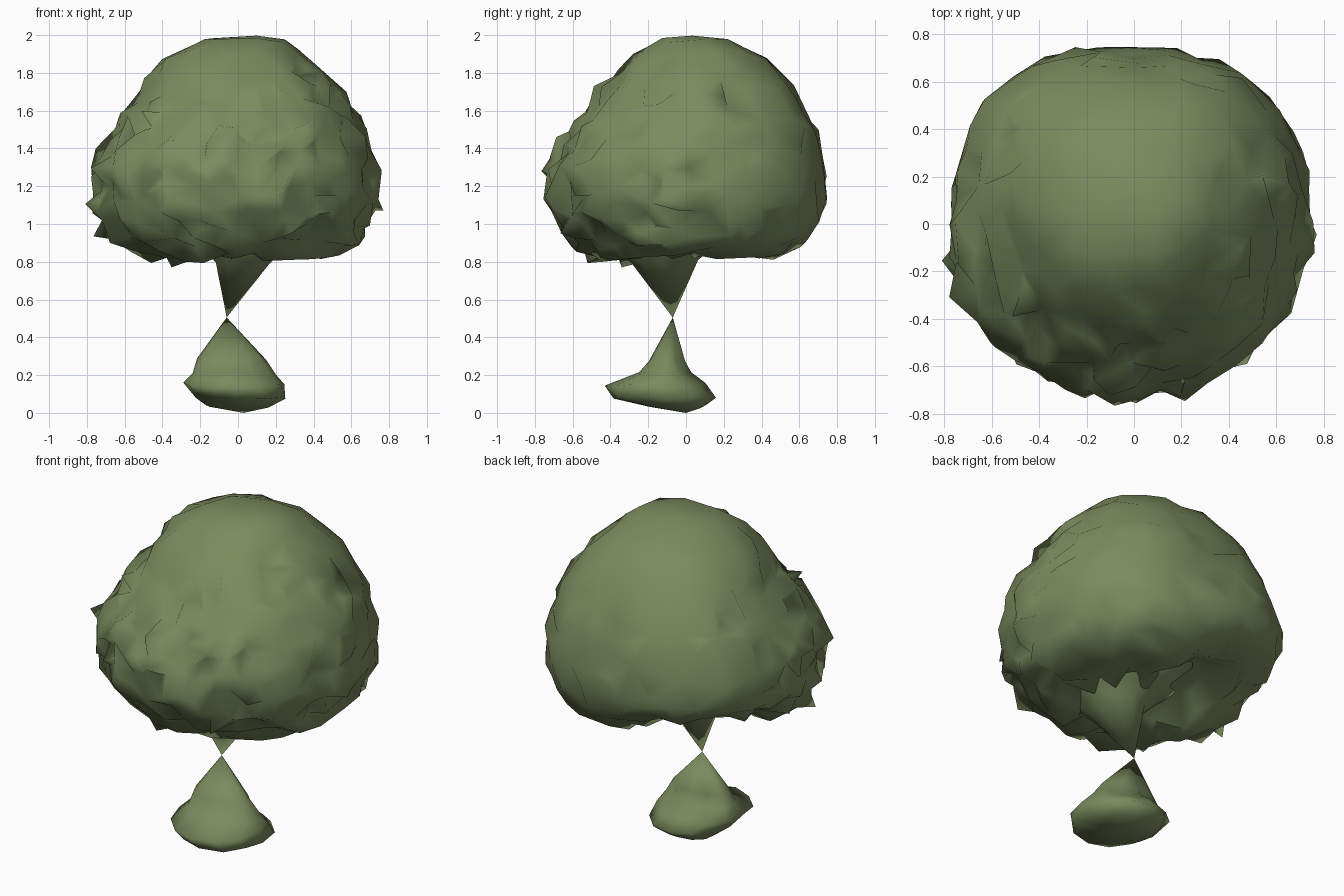
import bpy, bmesh, math, random
from mathutils import Vector, noise

random.seed(4)
if "Cube" in bpy.data.objects:
    bpy.data.objects.remove(bpy.data.objects["Cube"], do_unlink=True)

# One flat leaf colour
COLOUR = (0.195, 0.258, 0.112, 1)
leaf = bpy.data.materials.new("leaf green")
leaf.use_nodes = True
leaf.diffuse_color = COLOUR
shader = next(n for n in leaf.node_tree.nodes if n.type == 'BSDF_PRINCIPLED')
shader.inputs["Base Color"].default_value = COLOUR
shader.inputs["Roughness"].default_value = 0.9


def scatter(amount):
    return Vector([random.uniform(-amount, amount) for _ in range(3)])


def finish(name, bm):
    bmesh.ops.recalc_face_normals(bm, faces=bm.faces)
    for f in bm.faces:
        f.smooth = True
    mesh = bpy.data.meshes.new(name)
    bm.to_mesh(mesh)
    bm.free()
    mesh.materials.append(leaf)
    obj = bpy.data.objects.new(name, mesh)
    bpy.context.collection.objects.link(obj)
    return obj


def section(profile, t):
    """Interpolated row (z, x min, x max, y min, y max) at position t."""
    for a, b in zip(profile, profile[1:]):
        if t <= b[0]:
            k = (t - a[0]) / (b[0] - a[0])
            return [p + (q - p) * k for p, q in zip(a[1:], b[1:])]
    return profile[-1][1:]


def place(row, ux, uy):
    z, x0, x1, y0, y1 = row
    return Vector(((x0 + x1 + (x1 - x0) * ux) / 2, (y0 + y1 + (y1 - y0) * uy) / 2, z))


def loft(name, rows, sides, jitter):
    """Skin of elliptical rings; first and last rows are single points."""
    bm = bmesh.new()
    rings = []
    for row in rows:
        if row[1] == row[2]:
            rings.append([bm.verts.new(place(row, 0, 0))] * sides)
            continue
        ring = []
        for i in range(sides):
            a = math.tau * i / sides
            ring.append(bm.verts.new(place(row, math.cos(a), math.sin(a)) + scatter(jitter)))
        rings.append(ring)
    for low, high in zip(rings, rings[1:]):
        for i in range(sides):
            j = (i + 1) % sides
            corners = list(dict.fromkeys((low[i], low[j], high[j], high[i])))
            if len(corners) > 2:
                bm.faces.new(corners)
    bmesh.ops.triangulate(bm, faces=bm.faces)
    return finish(name, bm)


# Crown: sphere reshaped to a lopsided dome with a shallow underside
dome = [
    (0.00, 2.00, 0.05, 0.05, 0.03, 0.03),
    (0.10, 1.98, -0.17, 0.24, -0.15, 0.20),
    (0.20, 1.88, -0.39, 0.36, -0.30, 0.41),
    (0.30, 1.72, -0.51, 0.53, -0.44, 0.56),
    (0.42, 1.50, -0.66, 0.67, -0.61, 0.67),
    (0.52, 1.30, -0.76, 0.74, -0.73, 0.71),
    (0.62, 1.10, -0.77, 0.74, -0.73, 0.73),
    (0.71, 0.93, -0.69, 0.65, -0.62, 0.66),
    (0.79, 0.82, -0.50, 0.48, -0.50, 0.50),
    (0.88, 0.86, -0.26, 0.26, -0.28, 0.24),
    (1.00, 0.87, -0.02, -0.02, -0.08, -0.08),
]
bm = bmesh.new()
bmesh.ops.create_icosphere(bm, subdivisions=5, radius=1)
for v in bm.verts:
    n = v.co.normalized()
    flat = max(math.hypot(n.x, n.y), 1e-6)
    ux, uy = n.x / flat, n.y / flat
    t = math.acos(max(-1, min(1, n.z))) / math.pi
    p = place(section(dome, t), ux, uy)
    # Fuller corners towards the back, most on the right
    swell = 1 + (0.12 if ux < 0 else 0.09) * max(0, uy) * abs(2 * ux * uy)
    p.x *= swell
    p.y *= swell
    # Rim lifted on the back right, sloping down to the stem
    rim = max(0, min(1, (t - 0.58) * 5, (1 - t) * 6))
    p.z += 0.45 * max(0, (uy - ux) / 1.41 - 0.6) * rim
    # Soft lumps everywhere, ragged leaves on the front, sides and rim
    side = min(1, t * 2.2)
    ragged = side * max(0.25, min(1, 0.75 - 0.65 * uy * flat + max(0, t - 0.55)))
    lump = 0.02 * side * noise.noise(n * 4)
    rough = ragged * (0.055 * noise.noise(n * 11) + 0.07 * noise.noise(n * 23))
    p += n * (lump + rough) + scatter(0.022 * ragged)
    p.z = min(p.z, 2)
    v.co = p
crown = finish("crown", bm)
thin = crown.modifiers.new("uneven facets", 'DECIMATE')
thin.ratio = 0.2

# Pointed stem flaring into the underside of the crown
loft("upper_stem", [
    (0.505, -0.06, -0.06, -0.07, -0.07),
    (0.80, -0.12, 0.17, -0.30, 0.07),
    (0.88, -0.20, 0.27, -0.40, 0.15),
    (1.00, -0.36, 0.36, -0.42, 0.34),
    (1.10, 0.0, 0.0, 0.0, 0.0),
], 9, 0.008)

# Rounded foot rising to the same point
loft("foot", [
    (0.0, 0.03, 0.03, 0.0, 0.0),
    (0.03, -0.18, 0.15, -0.20, 0.10),
    (0.085, -0.23, 0.26, -0.38, 0.16),
    (0.15, -0.30, 0.25, -0.42, 0.11),
    (0.205, -0.25, 0.20, -0.25, 0.02),
    (0.28, -0.21, 0.15, -0.20, 0.0),
    (0.505, -0.06, -0.06, -0.07, -0.07),
], 12, 0.011)
